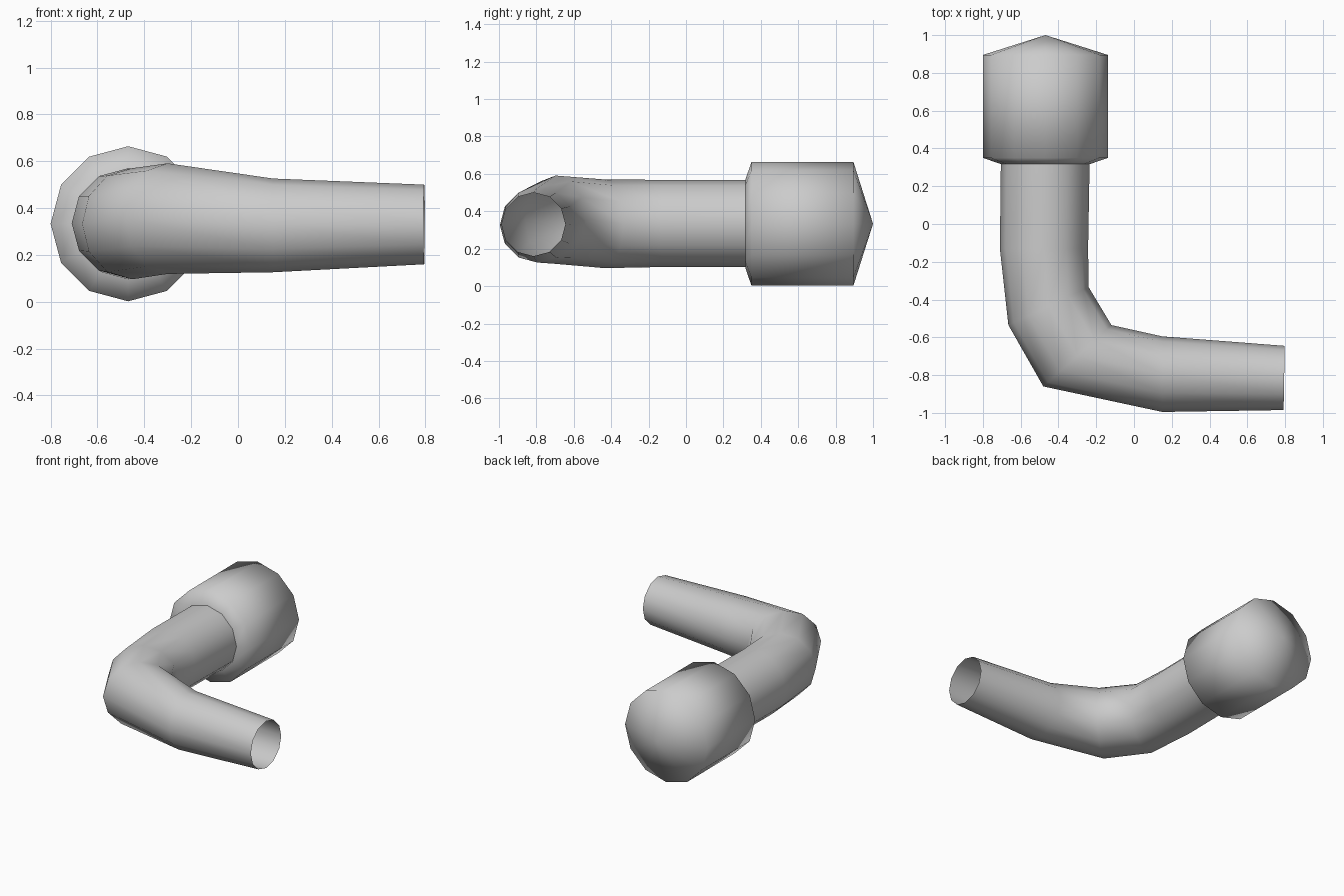
import bpy
import bmesh
from math import cos, sin, tau
from mathutils import Vector

SIDES = 12

if "Cube" in bpy.data.objects:
    bpy.data.objects.remove(bpy.data.objects["Cube"], do_unlink=True)

grey = bpy.data.materials.new("plain grey")
grey.use_nodes = True
colour = (0.6, 0.6, 0.6, 1)
grey.diffuse_color = colour
grey.node_tree.nodes["Principled BSDF"].inputs["Base Color"].default_value = colour


def add_ring(bm, outer, inner, z, height):
    """Ring spanning two plan points, with a given vertical radius."""
    a, b = Vector((*outer, z)), Vector((*inner, z))
    mid, half = (a + b) / 2, (b - a) / 2
    up = Vector((0, 0, height))
    return [bm.verts.new(mid + half * cos(tau * i / SIDES) + up * sin(tau * i / SIDES))
            for i in range(SIDES)]


def loft(name, rings, tip=None):
    """Skin the rings in order, optionally closing on a point."""
    bm = bmesh.new()
    loops = [add_ring(bm, *r) for r in rings]
    for low, high in zip(loops, loops[1:]):
        for i in range(SIDES):
            j = (i + 1) % SIDES
            bm.faces.new((low[i], low[j], high[j], high[i]))
    if tip:
        point = bm.verts.new(tip)
        last = loops[-1]
        for i in range(SIDES):
            bm.faces.new((last[i], last[(i + 1) % SIDES], point))
    # The rings run the same way, so one flip test settles every face
    bm.normal_update()
    face = bm.faces[:][0]
    centre = sum((v.co for v in loops[0] + loops[1]), Vector()) / (2 * SIDES)
    if face.normal.dot(face.calc_center_median() - centre) < 0:
        bmesh.ops.reverse_faces(bm, faces=bm.faces[:])
    for f in bm.faces:
        f.smooth = True
    mesh = bpy.data.meshes.new(name)
    bm.to_mesh(mesh)
    bm.free()
    mesh.materials.append(grey)
    obj = bpy.data.objects.new(name, mesh)
    bpy.context.collection.objects.link(obj)
    return obj


# Bent tapering tube, open at its narrow end
loft("bent_tube", [
    ((-0.705, 0.32), (-0.235, 0.32), 0.335, 0.233),
    ((-0.71, -0.13), (-0.243, -0.13), 0.335, 0.233),
    ((-0.665, -0.535), (-0.24, -0.335), 0.333, 0.237),
    ((-0.48, -0.86), (-0.12, -0.535), 0.355, 0.236),
    ((0.15, -0.995), (0.15, -0.595), 0.326, 0.2),
    ((0.792, -0.985), (0.798, -0.645), 0.33, 0.17),
])

# Wide head with a short shoulder and a shallow pointed end
cx, cz, r = -0.469, 0.333, 0.331
loft("head", [
    ((cx - s, y), (cx + s, y), cz, s)
    for y, s in ((0.317, 0.235), (0.35, r), (0.895, r))
], tip=(cx, 1.0, cz))
